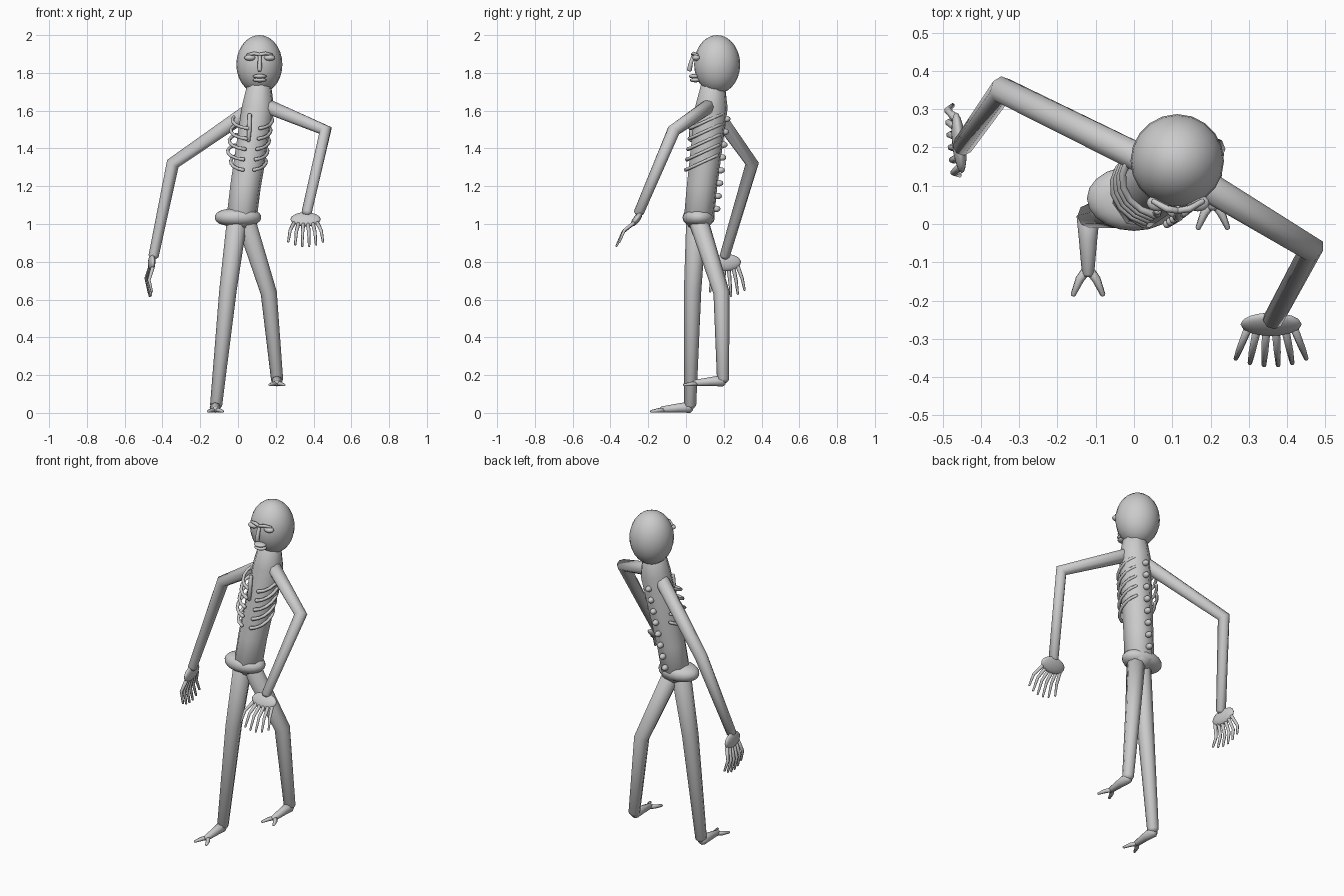
import bpy, bmesh, math
from mathutils import Vector, Matrix

if "Cube" in bpy.data.objects:
    bpy.data.objects.remove(bpy.data.objects["Cube"])

grey = bpy.data.materials.new("plain_grey")
grey.use_nodes = True
grey.diffuse_color = (0.6, 0.6, 0.6, 1)
grey.node_tree.nodes["Principled BSDF"].inputs["Base Color"].default_value = (0.6, 0.6, 0.6, 1)


def finish(name, bm):
    bmesh.ops.recalc_face_normals(bm, faces=bm.faces)
    mesh = bpy.data.meshes.new(name)
    bm.to_mesh(mesh)
    bm.free()
    mesh.materials.append(grey)
    for p in mesh.polygons:
        p.use_smooth = True
    obj = bpy.data.objects.new(name, mesh)
    bpy.context.collection.objects.link(obj)
    return obj


def tube(name, points, radii, sides=8, twist=0.0, hint=(0, 1, 0.2)):
    """Sweep a round section along a path, with rounded ends."""
    pts = [Vector(p) for p in points]
    rad = list(radii)
    first = (pts[0] - pts[1]).normalized() * rad[0]
    last = (pts[-1] - pts[-2]).normalized() * rad[-1]
    pts = [pts[0] + first * 0.5] + pts + [pts[-1] + last * 0.5]
    rad = [rad[0] * 0.6] + rad + [rad[-1] * 0.6]
    bm = bmesh.new()
    rings = []
    for i, p in enumerate(pts):
        a = (p - pts[max(i - 1, 0)]).normalized()
        b = (pts[min(i + 1, len(pts) - 1)] - p).normalized()
        t = (a + b).normalized()
        u = t.cross(Vector(hint)).normalized()
        v = t.cross(u)
        ring = []
        for k in range(sides):
            w = math.tau * k / sides + twist
            ring.append(bm.verts.new(p + (u * math.cos(w) + v * math.sin(w)) * rad[i]))
        rings.append(ring)
    for r, s in zip(rings, rings[1:]):
        for k in range(sides):
            n = (k + 1) % sides
            bm.faces.new((r[k], r[n], s[n], s[k]))
    bm.faces.new(rings[0])
    bm.faces.new(rings[-1])
    return finish(name, bm)


def ball(name, centre, size, axes=None, seg=16, rows=10):
    """Ellipsoid with optional own axes."""
    rot = Matrix(axes).transposed().to_4x4() if axes else Matrix()
    bm = bmesh.new()
    bmesh.ops.create_uvsphere(bm, u_segments=seg, v_segments=rows, radius=1,
                              matrix=Matrix.Translation(centre) @ rot @ Matrix.Diagonal((*size, 1)))
    return finish(name, bm)


# Head and face
ball("head", (0.113, 0.165, 1.845), (0.122, 0.122, 0.155), seg=20, rows=14)
for side, s in (("left", 1), ("right", -1)):
    ball(side + "_eye", (0.115 + s * 0.052, 0.055, 1.88), (0.03, 0.022, 0.016))
    tube(side + "_brow", [(0.115, 0.035, 1.897), (0.115 + s * 0.03, 0.04, 1.903),
                          (0.115 + s * 0.065, 0.06, 1.895)], [0.009, 0.01, 0.007], 6)
tube("nose", [(0.115, 0.04, 1.895), (0.115, 0.025, 1.85), (0.115, 0.018, 1.815)],
     [0.009, 0.011, 0.013])
for z, y in ((1.782, 0.045), (1.762, 0.05)):
    ball("lip", (0.115, y, z), (0.036, 0.03, 0.012))

# Torso and pelvis
tube("torso", [(0.018, 0.068, 1.02), (0.04, 0.085, 1.2), (0.107, 0.135, 1.62), (0.112, 0.143, 1.73)],
     [0.082, 0.083, 0.088, 0.066], 8, 0.2)
bm = bmesh.new()
bmesh.ops.create_uvsphere(bm, u_segments=20, v_segments=12, radius=1)
for v in bm.verts:
    r = math.hypot(v.co.x, v.co.y)
    k = r ** -0.4 if r > 0.01 else 1
    v.co = Vector((v.co.x * k * 0.123, v.co.y * k * 0.085 + 0.067, v.co.z * 0.046 + 1.035))
finish("pelvis", bm)


def spine_point(z):
    t = (z - 1.02) / 0.6
    return Vector((0.018 + 0.089 * t, 0.068 + 0.067 * t, z))


# Spine bumps down the back
for i in range(8):
    p = spine_point(1.08 + i * 0.068)
    ball("spine_bump", p + Vector((0.0, 0.086, 0)), (0.018, 0.022, 0.017), seg=10, rows=6)

# Ribs wrap from the back round to the front, sloping down forward
for s, side in ((1, "left"), (-1, "right")):
    for i in range(5):
        z = 1.57 - i * 0.055
        c = spine_point(z) + Vector((-0.018 if s < 0 else -0.005, -0.012, 0))
        out = 0.112 if s < 0 and i < 4 else 0.088
        path = []
        for k in range(7):
            a = math.radians(50 - k * 21)
            path.append(c + Vector((s * out * math.cos(a), 0.097 * math.sin(a),
                                    0.045 * math.sin(a) - 0.02)))
        tube(side + "_rib", path, [0.009] * 6 + [0.011], 6, hint=(0, 0, 1))
tube("breastbone", [(0.062, 0.035, 1.58), (0.06, 0.028, 1.5), (0.055, 0.028, 1.44)],
     [0.011, 0.012, 0.01])

# Arms
tube("left_arm", [(0.14, 0.13, 1.63), (0.463, -0.065, 1.495), (0.363, -0.25, 1.06)],
     [0.04, 0.036, 0.027])
tube("right_arm", [(0.06, 0.15, 1.6), (-0.345, 0.35, 1.32), (-0.447, 0.205, 0.83)],
     [0.04, 0.036, 0.027])


def hand(side, centre, across, down, bend):
    """Flat palm with six curled fingers."""
    c, w, d = Vector(centre), Vector(across).normalized(), Vector(down).normalized()
    n = w.cross(d).normalized()
    d = n.cross(w)
    ball(side + "_palm", c, (0.08, 0.045, 0.018), (w, d, n))
    for i in range(6):
        f = (i - 2.5) / 2.5
        length = 0.155 - 0.03 * f * f
        start = c + w * f * 0.062 + d * 0.025
        mid = start + w * f * 0.02 + d * length * 0.5 + Vector(bend)
        tip = start + w * f * 0.03 + d * length
        tube(side + "_finger", [start, mid, tip], [0.011, 0.009, 0.006], 6, hint=n)


hand("left", (0.358, -0.262, 1.025), (1, 0, 0), (0, -0.6, -0.8), (0, -0.012, 0.012))
hand("right", (-0.457, 0.212, 0.795), (-0.1, 1, 0.05), (-0.03, -0.15, -1), (-0.018, 0, 0))

# Legs
tube("left_leg", [(0.04, 0.065, 1.02), (0.163, 0.188, 0.635), (0.207, 0.196, 0.175)],
     [0.052, 0.043, 0.032])
tube("right_leg", [(-0.005, 0.055, 1.02), (-0.053, 0.035, 0.65), (-0.116, 0.022, 0.04)],
     [0.054, 0.046, 0.032])


# Feet with a forked pair of toes
def foot(side, x, y, z):
    tube(side + "_foot", [(x, y, z + 0.03), (x, y - 0.06, z + 0.026), (x, y - 0.15, z + 0.018)],
         [0.03, 0.024, 0.016])
    for s in (-1, 1):
        tube(side + "_toe", [(x, y - 0.135, z + 0.016), (x + s * 0.022, y - 0.165, z + 0.013),
                             (x + s * 0.039, y - 0.205, z + 0.008)], [0.013, 0.012, 0.007], 6)


foot("left", 0.206, 0.194, 0.14)
foot("right", -0.12, 0.02, 0.0)
